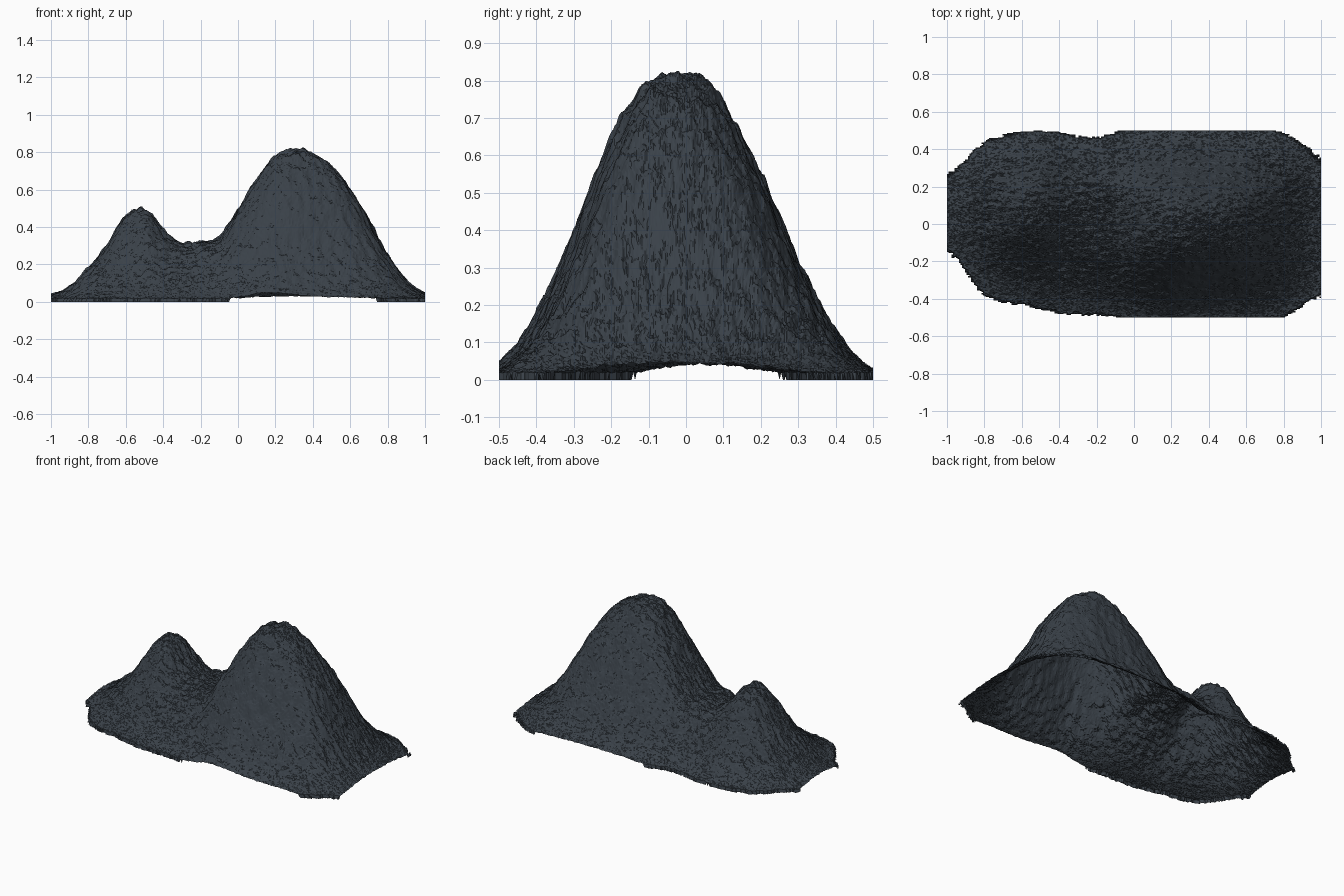
import bpy
import bmesh
import math
import random
from mathutils import Vector, noise

random.seed(4)
if "Cube" in bpy.data.objects:
    bpy.data.objects.remove(bpy.data.objects["Cube"], do_unlink=True)

# Values at even steps from the low end to the high end
CREST = [.042, .085, .175, .31, .455, .495, .385, .305, .32, .345, .49,
         .65, .78, .815, .795, .72, .605, .435, .25, .115, .047]
MIDDLE = [.05, .05, .06, .05, .04, 0, -.025, -.025, -.025, -.02, -.01]
FRONT_FOOT = [.14, .37, .42, .47, .48, .52, .56, .53, .51, .5, .37]
BACK_FOOT = [.25, .43, .49, .49, .46, .51, .53, .53, .52, .485, .34]
FULLNESS = [2.2, 2.3, 2.2, 2.5, 3, 2.9, 2.6, 2.55, 2.6, 2.7, 2.6]
COLUMNS, ROWS = 250, 220
GROUND_CUT = 0.018


def along(values, x):
    """Smooth curve through evenly spaced values."""
    last = len(values) - 1
    t = (x + 1) / 2 * last
    i = min(int(t), last - 1)
    f = t - i
    a, b, c, d = [values[max(0, min(last, i + k))] for k in (-1, 0, 1, 2)]
    return b + f * ((c - a) + f * ((2 * a - 5 * b + 4 * c - d)
                    + f * (3 * (b - c) + d - a))) / 2


def height(x, y, crest, middle, front, back, power):
    # Each slope falls from the crest line to its own foot line
    foot = back - middle if y > middle else front + middle
    width = foot / math.log(crest / GROUND_CUT) ** (1 / power)
    offset = y - middle + 0.015 * noise.noise(Vector((x * 4, y * 4, 2)))
    base = crest * math.exp(-(abs(offset) / width) ** power)
    # Gullies and fine broken rock, fading out towards the foot
    rough = min(1, base / 0.15)
    gully = 0.016 * noise.noise(Vector((x * 9, y * 9, 5)))
    rock = 0.021 * noise.noise(Vector((x * 24, y * 38, 9)))
    grit = random.uniform(-0.0037, 0.0037)
    z = base + rough * (gully + rock) + (0.5 + 0.5 * rough) * grit
    return z if z > GROUND_CUT else 0.0


# Mountain: an open shell of terrain with a ragged foot
bm = bmesh.new()
grid = []
for i in range(COLUMNS + 1):
    x = 2 * i / COLUMNS - 1
    section = [along(line, x) for line in
               (CREST, MIDDLE, FRONT_FOOT, BACK_FOOT, FULLNESS)]
    column = []
    for j in range(ROWS + 1):
        y = j / ROWS - 0.5
        column.append(bm.verts.new((x, y, height(x, y, *section))))
    grid.append(column)
for i in range(COLUMNS):
    for j in range(ROWS):
        corners = (grid[i][j], grid[i + 1][j],
                   grid[i + 1][j + 1], grid[i][j + 1])
        if any(v.co.z > 0 for v in corners):
            bm.faces.new(corners)
bmesh.ops.delete(bm, geom=[v for v in bm.verts if not v.link_faces],
                 context='VERTS')
bmesh.ops.triangulate(bm, faces=bm.faces[:])

mesh = bpy.data.meshes.new("mountain")
bm.to_mesh(mesh)
bm.free()
mountain = bpy.data.objects.new("mountain", mesh)
bpy.context.collection.objects.link(mountain)

# Dark slate rock
slate = bpy.data.materials.new("dark slate rock")
slate.use_nodes = True
colour = (0.042, 0.053, 0.066, 1)
slate.diffuse_color = colour
shader = slate.node_tree.nodes["Principled BSDF"]
shader.inputs["Base Color"].default_value = colour
shader.inputs["Roughness"].default_value = 0.9
mesh.materials.append(slate)
